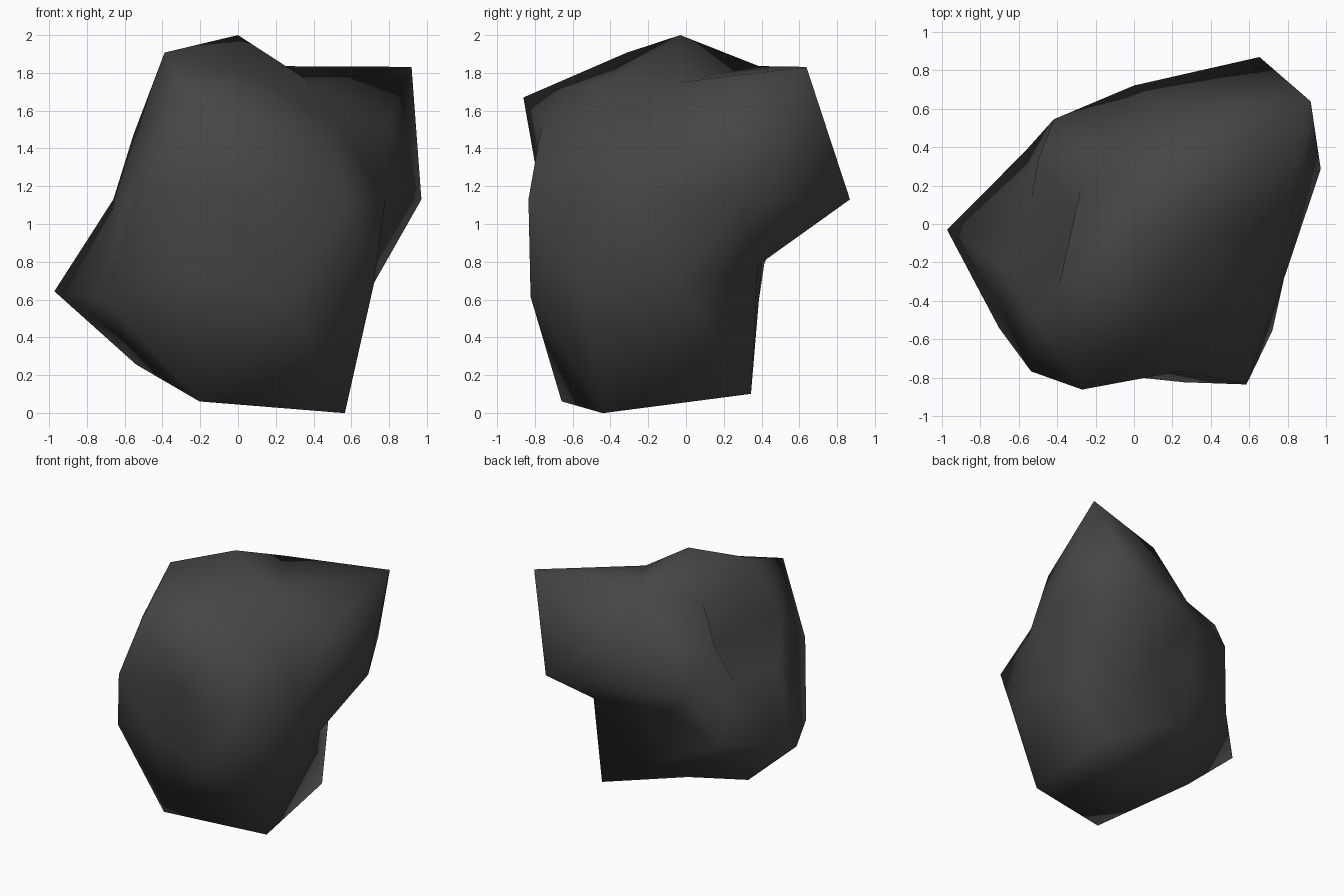
import bpy, bmesh, math
from mathutils import Vector

if "Cube" in bpy.data.objects:
    bpy.data.objects.remove(bpy.data.objects["Cube"])

# Boulder: a 42-point icosphere whose points are pushed in or out from the centre.
CENTRE = Vector((0.0, -0.03, 1.13))

# Each ring: unit height, first angle in degrees, distances from the centre (anticlockwise)
RINGS = [
    (1.0, 0, [0.87]),
    (0.851, 0, [0.73, 0.83, 0.657, 0.914, 0.75]),
    (0.526, 36, [1.335, 0.585, 0.28, 1.027, 0.755]),
    (0.447, 0, [0.895, 0.75, 0.69, 0.765, 0.865]),
    (0.0, 18, [1.021, 1.11, 0.75, 0.71, 0.56, 0.694, 0.91, 0.715, 0.994, 0.82]),
    (-0.447, 36, [0.78, 0.54, 1.087, 0.87, 0.995]),
    (-0.526, 0, [0.845, 0.54, 0.82, 1.02, 0.98]),
    (-0.851, 36, [1.21, 0.79, 1.027, 1.257, 1.33]),
    (-1.0, 0, [0.995]),
]


def distance(direction):
    """Distance of the ring entry lying closest to a unit direction."""
    _, start, radii = min(RINGS, key=lambda ring: abs(ring[0] - direction.z))
    angle = math.degrees(math.atan2(direction.y, direction.x))
    return radii[round((angle - start) * len(radii) / 360) % len(radii)]


bm = bmesh.new()
bmesh.ops.create_icosphere(bm, subdivisions=2, radius=1.0)
for v in bm.verts:
    d = v.co.normalized()
    v.co = CENTRE + d * distance(d)
for f in bm.faces:
    f.smooth = True
bmesh.ops.recalc_face_normals(bm, faces=bm.faces[:])

mesh = bpy.data.meshes.new("boulder")
bm.to_mesh(mesh)
bm.free()

# Dark stone colour
stone = bpy.data.materials.new("dark grey stone")
stone.diffuse_color = (0.06, 0.06, 0.06, 1.0)
stone.use_nodes = True
stone.node_tree.nodes["Principled BSDF"].inputs["Base Color"].default_value = stone.diffuse_color
mesh.materials.append(stone)

boulder = bpy.data.objects.new("boulder", mesh)
bpy.context.collection.objects.link(boulder)
